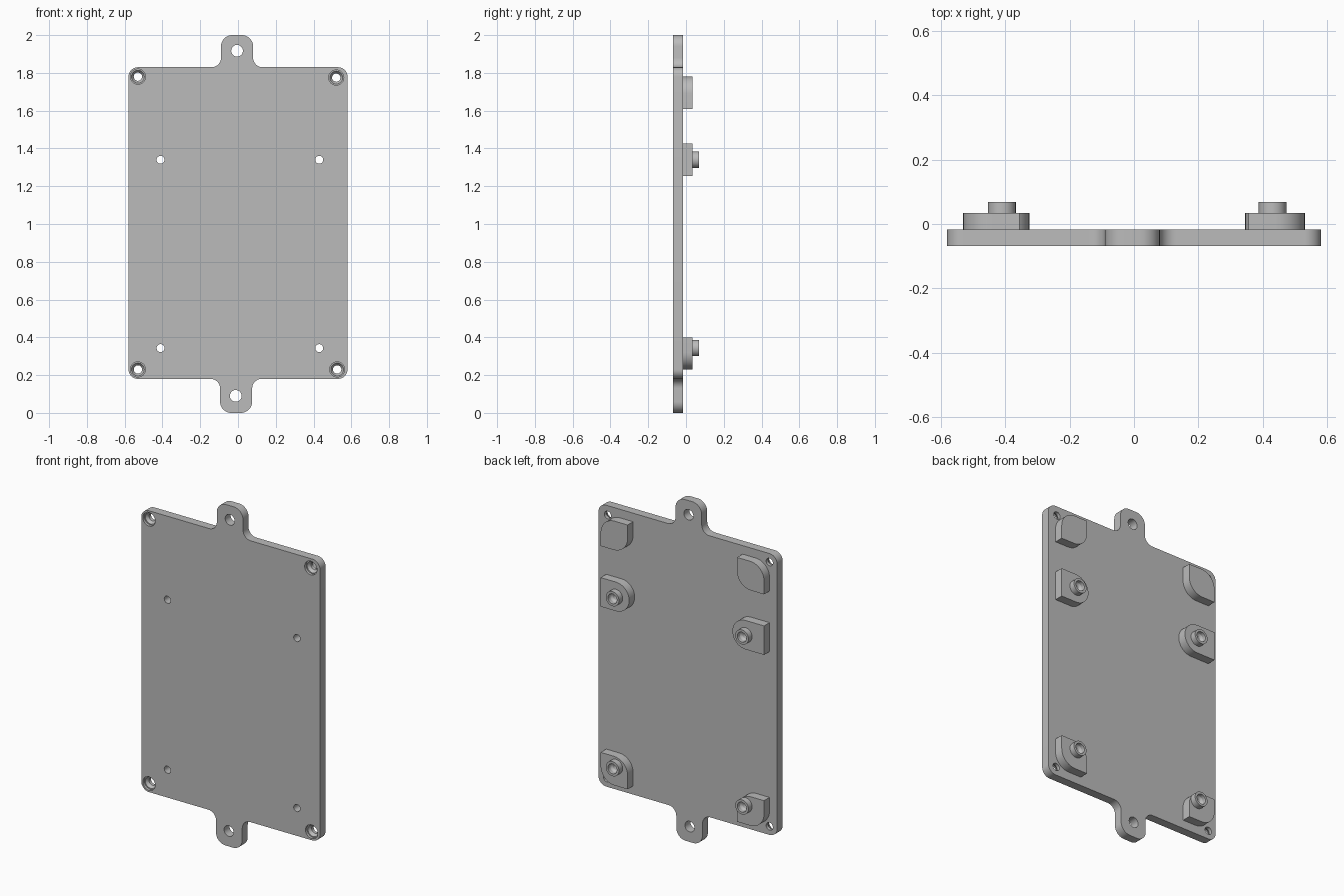
import bpy, bmesh, math
from mathutils import Vector

cube = bpy.data.objects.get("Cube")
if cube:
    bpy.data.objects.remove(cube, do_unlink=True)

# Layers through the thickness, front to back
FRONT, BACK, PAD, TIP = -0.068, -0.017, 0.034, 0.068
SINK = 0.004

grey = bpy.data.materials.new("plain grey")
grey.use_nodes = True
GREY = (0.5, 0.5, 0.5, 1)
grey.diffuse_color = GREY
grey.node_tree.nodes["Principled BSDF"].inputs["Base Color"].default_value = GREY


def fillet(corners, steps=10):
    """Round each (x, z, radius) corner of an outline."""
    pts = []
    n = len(corners)
    for i, (x, z, r) in enumerate(corners):
        p = Vector((x, z))
        if r == 0:
            pts.append(p)
            continue
        a = (Vector(corners[i - 1][:2]) - p).normalized()
        b = (Vector(corners[(i + 1) % n][:2]) - p).normalized()
        centre = p + (a + b) * r          # all corners are square
        for k in range(steps + 1):
            t = math.pi / 2 * k / steps
            pts.append(centre - b * r * math.cos(t) - a * r * math.sin(t))
    return pts


def make_object(name, bm):
    bmesh.ops.recalc_face_normals(bm, faces=bm.faces[:])
    mesh = bpy.data.meshes.new(name)
    bm.to_mesh(mesh)
    bm.free()
    mesh.materials.append(grey)
    ob = bpy.data.objects.new(name, mesh)
    bpy.context.collection.objects.link(ob)
    return ob


def slab(name, corners, y0, y1):
    """Extrude a rounded outline from y0 to y1."""
    bm = bmesh.new()
    face = bm.faces.new([bm.verts.new((p.x, y0, p.y)) for p in fillet(corners)])
    ext = bmesh.ops.extrude_face_region(bm, geom=[face])
    verts = [v for v in ext["geom"] if isinstance(v, bmesh.types.BMVert)]
    bmesh.ops.translate(bm, verts=verts, vec=(0, y1 - y0, 0))
    return make_object(name, bm)


def lathe(bm, x, z, profile, sides=32):
    """Add a capped turned solid along y from (radius, y) points."""
    rings = []
    for r, y in profile:
        rings.append([bm.verts.new((x + r * math.cos(math.tau * k / sides), y,
                                    z + r * math.sin(math.tau * k / sides)))
                      for k in range(sides)])
    for lo, hi in zip(rings, rings[1:]):
        for k in range(sides):
            j = (k + 1) % sides
            bm.faces.new((lo[k], lo[j], hi[j], hi[k]))
    bm.faces.new(rings[0])
    bm.faces.new(rings[-1])


# Plate with a hanging tab at each end
W, LOW, HIGH = 0.58, 0.18, 1.83
CORNER, ROOT, ROUND = 0.05, 0.05, 0.06
plate = slab("base_plate", [
    (-W, LOW, CORNER), (-0.095, LOW, ROOT), (-0.095, 0, ROUND),
    (0.075, 0, ROUND), (0.075, LOW, ROOT), (W, LOW, CORNER),
    (W, HIGH, CORNER), (0.08, HIGH, ROOT), (0.08, 2, ROUND),
    (-0.09, 2, ROUND), (-0.09, HIGH, ROOT), (-W, HIGH, CORNER)], FRONT, BACK)

# Pads and bosses on the back, one set per side
drilled = [plate]
posts = []
for side, sign, boss_x in (("left", 1, 0.43), ("right", -1, -0.41)):
    outer, inner, r = sign * 0.53, sign * 0.355, 0.09
    y0 = BACK - SINK
    slab(f"{side}_top_pad", [(outer, 1.61, 0), (inner, 1.61, r),
                             (inner, 1.78, 0), (outer, 1.78, r)], y0, PAD)
    nose = boss_x - sign * 0.085
    drilled.append(slab(f"{side}_middle_pad", [
        (outer, 1.255, 0), (nose, 1.255, 0.0849),
        (nose, 1.425, 0.0849), (outer, 1.425, 0)], y0, PAD))
    drilled.append(slab(f"{side}_bottom_pad", [
        (outer, 0.23, r), (inner, 0.23, 0),
        (inner, 0.40, r), (outer, 0.40, 0)], y0, PAD))
    for level, z in (("middle", 1.34), ("bottom", 0.343)):
        posts.append((boss_x, z))
        bm = bmesh.new()
        lathe(bm, boss_x, z, [(0.043, PAD - SINK), (0.043, TIP)])
        drilled.append(make_object(f"{side}_{level}_boss", bm))

# Drill: stepped screw holes, tab holes and boss bores
bm = bmesh.new()
for x, z in ((-0.53, 1.78), (0.52, 1.775), (-0.53, 0.23), (0.525, 0.23)):
    lathe(bm, x, z, [(0.04, FRONT - 0.02), (0.04, FRONT + 0.015),
                     (0.034, FRONT + 0.015), (0.022, FRONT + 0.032),
                     (0.022, BACK + 0.01)])
for x, z in ((-0.005, 1.917), (-0.012, 0.09)):
    lathe(bm, x, z, [(0.031, FRONT - 0.02), (0.031, BACK + 0.02)])
for x, z in posts:
    lathe(bm, x, z, [(0.021, FRONT - 0.02), (0.021, PAD), (0.029, PAD + 0.012),
                     (0.029, TIP + 0.02)])
drill = make_object("drill", bm)
drill.hide_render = True

for ob in drilled:
    mod = ob.modifiers.new("holes", 'BOOLEAN')
    mod.operation = 'DIFFERENCE'
    mod.solver = 'EXACT'
    mod.object = drill
bpy.context.view_layer.update()
deps = bpy.context.evaluated_depsgraph_get()
cut = [bpy.data.meshes.new_from_object(ob.evaluated_get(deps)) for ob in drilled]
for ob, mesh in zip(drilled, cut):
    ob.modifiers.clear()
    ob.data = mesh
bpy.data.objects.remove(drill, do_unlink=True)

# Smooth curved walls, keep crisp edges
for ob in bpy.context.collection.objects:
    if ob.type == 'MESH' and ob.data.materials and ob.data.materials[0] == grey:
        ob.data.shade_smooth()
        ob.data.set_sharp_from_angle(angle=math.radians(30))
